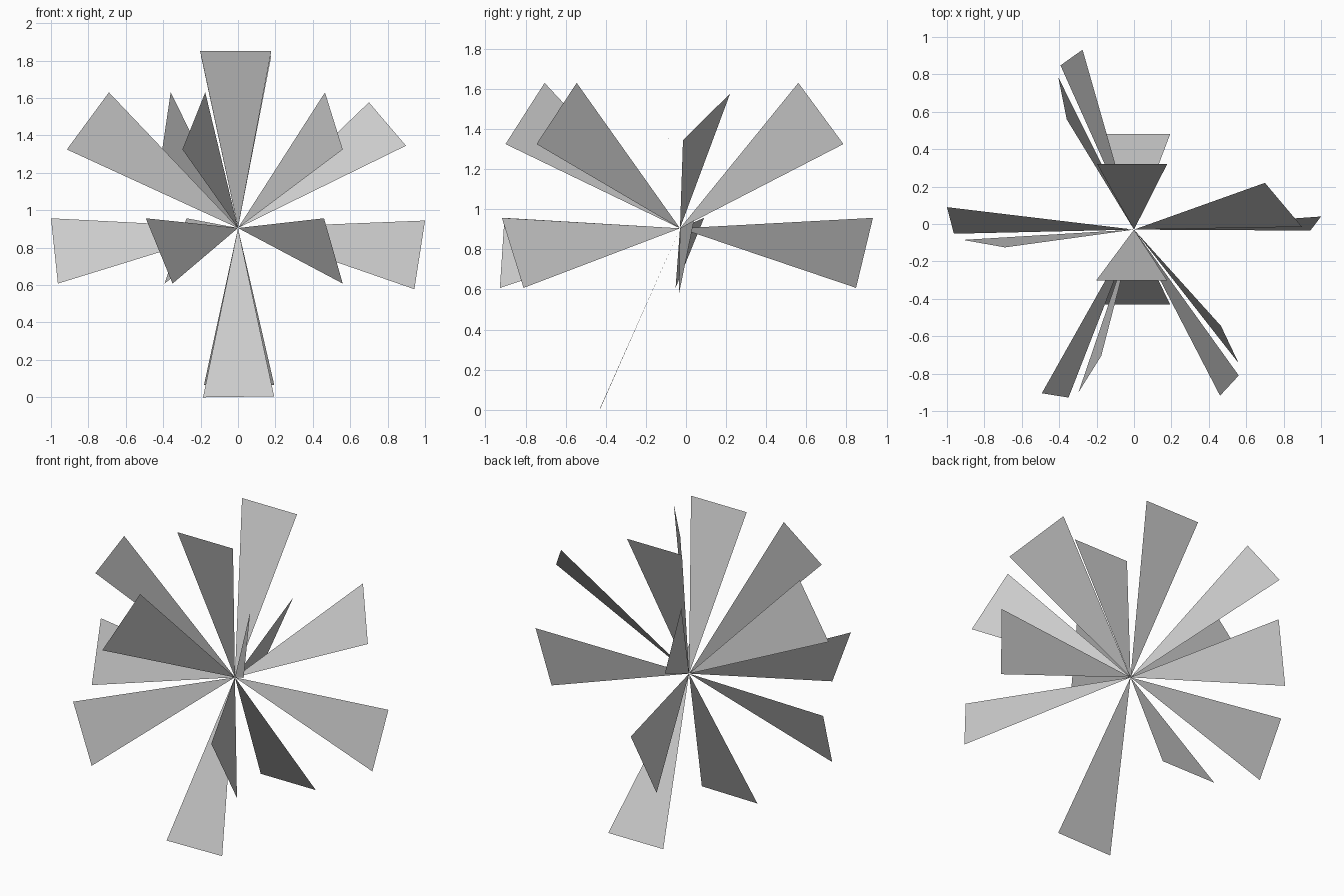
import bpy

HUB = (0, -0.03, 0.905)  # shared point where all blades meet


def blade(name, tip_a, tip_b):
    """Flat triangular blade from the hub to two outer corners."""
    mesh = bpy.data.meshes.new(name)
    mesh.from_pydata([HUB, tip_a, tip_b], [], [(0, 1, 2)])
    obj = bpy.data.objects.new(name, mesh)
    bpy.context.collection.objects.link(obj)


def ring(name, z_a, z_b, tips):
    """Ring of blades whose outer corners sit at two common heights."""
    for i, (xa, ya, xb, yb) in enumerate(tips, 1):
        blade(f"{name}_{i}", (xa, ya, z_a), (xb, yb, z_b))


# Upper ring, tilted upwards
ring("upper_blade", 1.63, 1.325, [
    (-0.69, -0.125, -0.915, -0.085),
    (0.465, -0.545, 0.56, -0.745),
    (-0.175, -0.705, -0.297, -0.90),
    (-0.36, 0.56, -0.405, 0.785),
])
blade("upper_blade_5", (0.70, 0.22, 1.577), (0.898, -0.015, 1.345))

# Middle ring, close to horizontal
ring("side_blade", 0.957, 0.608, [
    (0.46, -0.918, 0.56, -0.81),
    (-0.493, -0.905, -0.35, -0.928),
    (-1.0, 0.09, -0.963, -0.052),
    (-0.275, 0.932, -0.393, 0.848),
])
blade("side_blade_5", (1.0, 0.04, 0.945), (0.943, -0.035, 0.578))

# Top and bottom pairs
blade("top_front_blade", (-0.203, -0.303, 1.852), (0.178, -0.303, 1.852))
blade("top_back_blade", (-0.198, 0.322, 1.825), (0.178, 0.322, 1.825))
blade("bottom_front_blade", (-0.187, -0.43, 0.0), (0.193, -0.43, 0.005))
blade("bottom_back_blade", (-0.182, 0.482, 0.065), (0.194, 0.482, 0.065))
